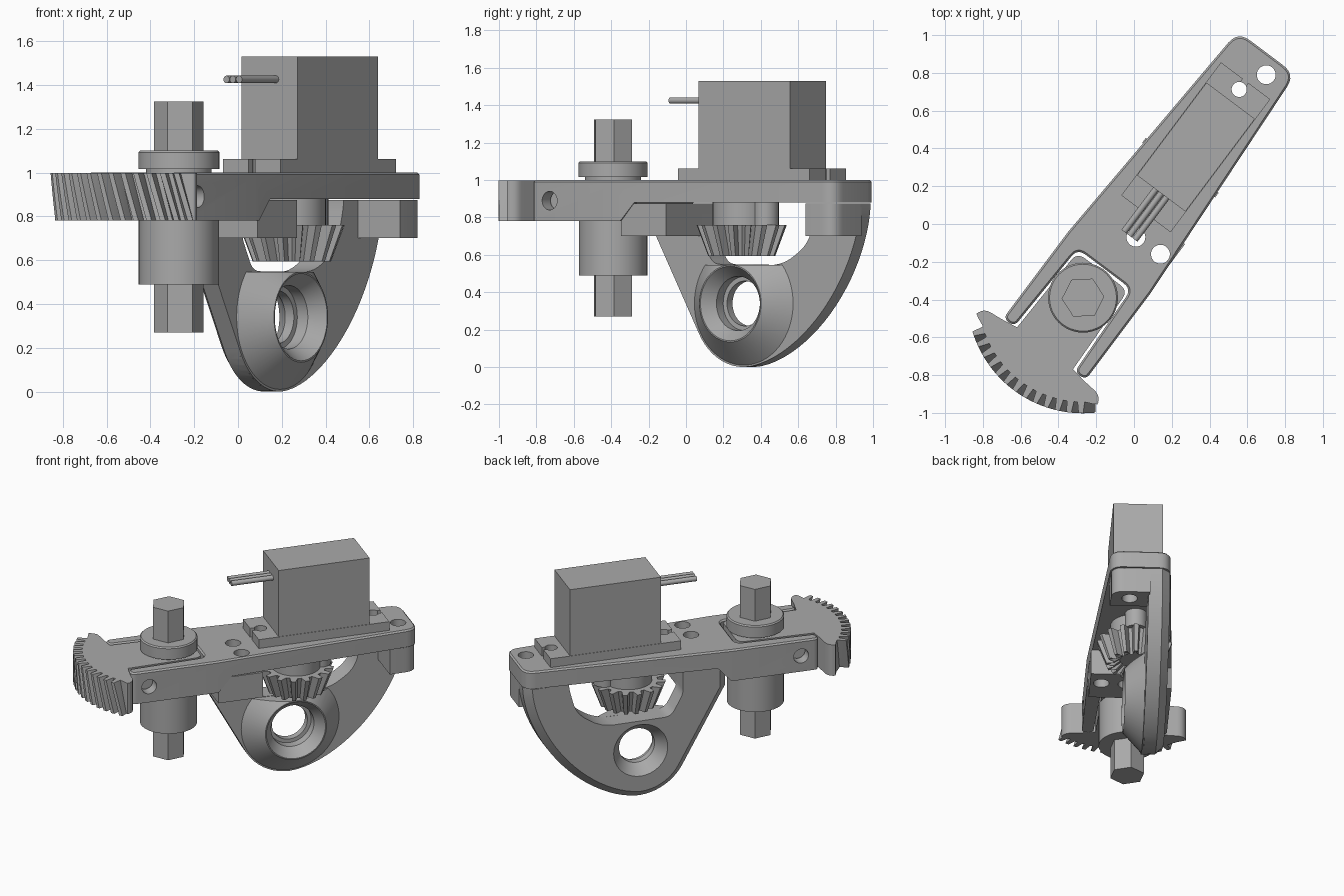
import bpy, bmesh
from math import cos, sin, pi, radians, atan2
from mathutils import Matrix, Vector

if "Cube" in bpy.data.objects:
    bpy.data.objects.remove(bpy.data.objects["Cube"])

grey = bpy.data.materials.new("plain_grey")
grey.use_nodes = True
colour = (0.4, 0.4, 0.4, 1)
grey.diffuse_color = colour
grey.node_tree.nodes["Principled BSDF"].inputs["Base Color"].default_value = colour
parts = []


def loft(name, rings, chamfer=0, pick=None):
    """Skin closed rings of 3D points, cap both ends, chamfer picked last-cap edges."""
    bm = bmesh.new()
    loops = [[bm.verts.new(p) for p in ring] for ring in rings]
    for a, b in zip(loops, loops[1:]):
        for i in range(len(a)):
            j = (i + 1) % len(a)
            bm.faces.new((a[i], a[j], b[j], b[i]))
    bm.faces.new(loops[0])
    cap = bm.faces.new(loops[-1])
    bmesh.ops.recalc_face_normals(bm, faces=bm.faces)
    if chamfer:
        edges = [e for e in cap.edges if pick is None or pick(e)]
        bmesh.ops.bevel(bm, geom=edges, offset=chamfer, segments=1, affect='EDGES')
    me = bpy.data.meshes.new(name)
    bm.to_mesh(me)
    bm.free()
    ob = bpy.data.objects.new(name, me)
    bpy.context.collection.objects.link(ob)
    me.materials.append(grey)
    parts.append(ob)
    return ob


def prism(name, pts, lo, hi, side=False, **kw):
    """Extrude a plan outline up z, or a side outline across the width."""
    put = (lambda p, h: (p[0], h, p[1])) if side else (lambda p, h: (p[0], p[1], h))
    return loft(name, [[put(p, h) for p in pts] for h in (lo, hi)], **kw)


def circle(x, y, r, n=48, turn=0):
    return [(x + r * cos(turn + 2 * pi * i / n), y + r * sin(turn + 2 * pi * i / n)) for i in range(n)]


def box(name, s0, s1, t0, t1, z0, z1, **kw):
    return prism(name, [(s0, t0), (s1, t0), (s1, t1), (s0, t1)], z0, z1, **kw)


def rounded(pts, steps=6):
    """Fillet the corners of an outline given as (x, y, radius)."""
    out = []
    for i, (x, y, r) in enumerate(pts):
        p = Vector((x, y))
        if not r:
            out.append(p)
            continue
        a = p + (Vector(pts[i - 1][:2]) - p).normalized() * r
        b = p + (Vector(pts[(i + 1) % len(pts)][:2]) - p).normalized() * r
        for k in range(steps + 1):
            f = k / steps
            out.append(a * (1 - f) ** 2 + p * 2 * f * (1 - f) + b * f * f)
    return out


def combine(ob, tool, op='DIFFERENCE'):
    mod = ob.modifiers.new("combine", 'BOOLEAN')
    mod.operation, mod.object, mod.solver = op, tool, 'EXACT'
    bpy.context.view_layer.objects.active = ob
    bpy.ops.object.modifier_apply(modifier=mod.name)
    parts.remove(tool)
    bpy.data.objects.remove(tool)


def drill(ob, s, t, r):
    combine(ob, prism("drill", circle(s, t, r, 32), 0.5, 1.2))


def lathe(name, s, z, profile, n=64):
    """Turned solid whose axis runs across the width."""
    return loft(name, [[(x, t, y) for x, y in circle(s, z, r, n)] for t, r in profile])


# Forked mounting plate, deeper around the fork
half = [(1.62, 0.19, 0.08), (0.235, 0.272, 0), (-0.34, 0.272, 0.035),
        (-0.34, 0.2, 0.035), (0.19, 0.178, 0.05)]
outline = half + [(s, -t, r) for s, t, r in reversed(half)]
plate = prism("mounting_plate", rounded(outline), 0.78, 1.0, chamfer=0.01)
combine(plate, prism("relief", [(0.25, 0.6), (0.25, 0.78), (0.34, 0.88), (1.8, 0.88), (1.8, 0.6)],
                     -0.5, 0.5, side=True))
screw_holes = [(0.424, -0.032), (0.43, -0.19), (1.526, -0.068)]
for s, t in screw_holes:
    drill(plate, s, t, 0.05)
drill(plate, 1.378, 0, 0.04)
combine(plate, prism("cross_drill", circle(-0.22, 0.89, 0.05, 32), -0.5, 0.5, side=True))

# Screw blocks under the plate
near = prism("near_block", [(0.25, 0.7), (0.25, 0.78), (0.335, 0.875), (0.55, 0.875), (0.55, 0.7)],
             -0.262, 0.06, side=True)
for s, t in screw_holes[:2]:
    drill(near, s, t, 0.05)
far = prism("far_block", rounded([(1.43, -0.19, 0), (1.615, -0.185, 0.08), (1.615, 0.06, 0), (1.43, 0.06, 0)]),
            0.7, 0.875)
drill(far, *screw_holes[2], 0.05)

# Arched bracket with a bearing hub
HUB_S, HUB_Z = 0.836, 0.34
arch = [(0.25, 0.875), (0.25, 0.7)]
arch += [(HUB_S + HUB_Z * cos(radians(a)), HUB_Z + HUB_Z * sin(radians(a))) for a in range(208, 271, 6)]
for i in range(25):
    f = sin(pi / 2 * i / 24)
    arch.append((HUB_S + 0.78 * f, 0.875 - 0.875 * (1 - f ** 1.7) ** (1 / 1.7)))
arch = [p for i, p in enumerate(arch) if i == 0 or (Vector(p) - Vector(arch[i - 1])).length > 0.005]
bracket = prism("arched_bracket", arch, 0.05, 0.19, side=True, chamfer=0.05,
                pick=lambda e: min(v.co.z for v in e.verts) < 0.86)
opening = rounded([(0.55, 1.0, 0), (0.55, 0.7, 0.03), (0.63, 0.55, 0.05), (1.1, 0.545, 0.09),
                   (1.27, 0.66, 0.08), (1.32, 0.85, 0.04), (1.32, 1.0, 0)])
combine(bracket, prism("opening", opening, -0.3, 0.4, side=True))
hub = lathe("hub", HUB_S, HUB_Z, [(-0.07, 0.206), (0.06, HUB_Z)])
combine(hub, box("hub_trim", 0.3, 1.4, -0.3, 0.3, 0.547, 0.9))
combine(bracket, hub, 'UNION')
combine(bracket, lathe("bore", HUB_S, HUB_Z, [(-0.08, 0.207), (0, 0.145), (0.06, 0.145),
                                             (0.061, 0.12), (0.11, 0.12), (0.2, 0.19)]))

# Gear sector whose neck sits in the fork
side = [(0.172, 0.168, 0.05), (-0.335, 0.185, 0), (-0.35, 0.28, 0), (-0.36, 0.39, 0.05), (-0.41, 0.4, 0.02)]
rim = [(0.553 * cos(radians(a)), 0.553 * sin(radians(a)), 0) for a in range(142, 219, 4)]
prism("gear_sector", rounded(side + rim + [(s, -t, r) for s, t, r in reversed(side)]), 0.78, 0.998)
for i in range(13):
    rings = []
    for k in range(6):
        a = radians(145 + 5.9 * i + 6 * (1 - k / 5))
        rings.append([(r * cos(a + d), r * sin(a + d), 0.78 + 0.218 * k / 5)
                      for r, d in ((0.53, -0.034), (0.553, -0.034), (0.612, -0.02),
                                   (0.612, 0.02), (0.553, 0.034), (0.53, 0.034))])
    loft("gear_tooth", rings)

# Hexagonal shaft, collar and lower boss
prism("hex_shaft", circle(0, 0, 0.113, 6, radians(-50)), 0.27, 1.325)
prism("collar_spacer", circle(0, 0, 0.15), 0.99, 1.02)
prism("collar", circle(0, 0, 0.185), 1.015, 1.1, chamfer=0.008)
prism("lower_boss", circle(0, 0, 0.183), 0.49, 0.785)

# Servo motor with flange, output housing and wires
box("servo_body", 0.69, 1.303, -0.16, 0.16, 0.99, 1.53)
flange = box("servo_flange", 0.555, 1.435, -0.163, 0.163, 1.0, 1.062)
for s, edge in ((0.62, 0.5), (1.378, 1.5)):
    drill(flange, s, 0, 0.04)
    combine(flange, box("slot", min(s, edge), max(s, edge), -0.018, 0.018, 0.9, 1.2))
prism("output_housing", circle(0.86, 0, 0.155), 0.75, 0.89)
prism("small_housing", circle(1.02, 0, 0.07), 0.76, 0.89)
for t in (-0.036, 0, 0.036):
    lo, hi = ([(s, t + x, 1.425 + y) for x, y in circle(0, 0, 0.017, 16)] for s in (0.41, 0.7))
    loft("servo_wire", [lo, hi])

# Bevel gear pointing down
TEETH = 16


def star(tip, root, z):
    ring = []
    for i in range(TEETH):
        for r, f in ((root, -0.34), (tip, -0.16), (tip, 0.16), (root, 0.34)):
            a = 2 * pi * (i + f) / TEETH
            ring.append((0.86 + r * cos(a), r * sin(a), z))
    return ring


loft("bevel_gear", [star(0.242, 0.19, 0.76), star(0.18, 0.135, 0.595), star(0.1, 0.09, 0.63)])

# Turn the whole assembly into place and shade it
place = Matrix.Translation((-0.27, -0.39, 0)) @ Matrix.Rotation(atan2(0.8, 0.6), 4, 'Z')
bpy.ops.object.select_all(action='DESELECT')
for ob in parts:
    ob.matrix_world = place
    ob.select_set(True)
bpy.context.view_layer.objects.active = parts[0]
bpy.ops.object.shade_smooth_by_angle(angle=radians(25))
